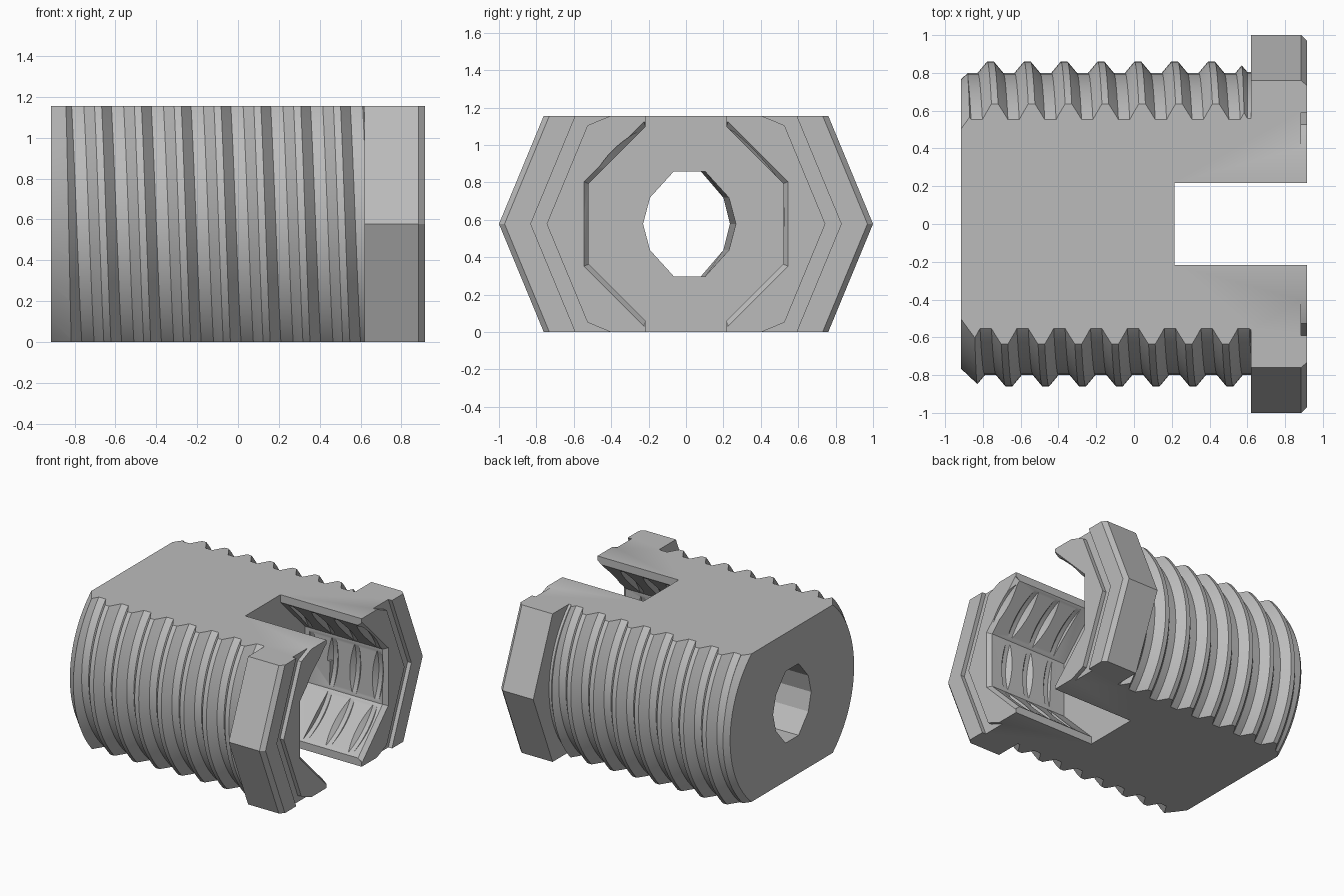
import bpy, bmesh
from math import pi, cos, sin, sqrt

cube = bpy.data.objects.get("Cube")
if cube:
    bpy.data.objects.remove(cube)

HALF = 0.578      # half height of the flattened plug, also the axis height
BACK, FRONT = -0.917, 0.917
SHOULDER, SLOT_END = 0.62, 0.215
PITCH = 0.195


def finish(name, bm):
    bmesh.ops.recalc_face_normals(bm, faces=bm.faces)
    mesh = bpy.data.meshes.new(name)
    bm.to_mesh(mesh)
    bm.free()
    ob = bpy.data.objects.new(name, mesh)
    bpy.context.collection.objects.link(ob)
    return ob


def loft(name, rings):
    """Skin a list of closed rings of points and cap both ends."""
    bm = bmesh.new()
    loops = [[bm.verts.new(p) for p in ring] for ring in rings]
    n = len(loops[0])
    for a, b in zip(loops, loops[1:]):
        for i in range(n):
            j = (i + 1) % n
            bm.faces.new((a[i], a[j], b[j], b[i]))
    bm.faces.new(loops[0])
    bm.faces.new(loops[-1])
    return finish(name, bm)


def turned(name, profile, sides, turn=0.0):
    """Polygonal solid along x from (x, radius) pairs."""
    angles = [2 * pi * i / sides + turn for i in range(sides)]
    return loft(name, [[(x, r * cos(a), r * sin(a)) for a in angles] for x, r in profile])


def box(name, low, high):
    (x0, y0, z0), (x1, y1, z1) = low, high
    return loft(name, [[(x, y0, z0), (x, y1, z0), (x, y1, z1), (x, y0, z1)] for x in (x0, x1)])


def thread(name, start, turns, root, crest, dip, steps=96):
    """Helical ridge with flat crest and root; ends close on the axis."""
    offsets = [(-0.0175, crest), (0.0175, crest), (0.0675, root), (0.1275, root)]
    line = [(start + k * PITCH + x, r) for k in range(turns) for x, r in offsets]
    bm = bmesh.new()
    columns = []
    for i in range(steps):
        a = 2 * pi * i / steps
        columns.append([bm.verts.new((x + PITCH * i / steps, r * cos(a), r * sin(a)))
                        for x, r in line])
    # The last column meets the first one a full turn further along.
    columns.append(columns[0][len(offsets):])
    for a, b in zip(columns, columns[1:]):
        for i in range(min(len(a), len(b)) - 1):
            bm.faces.new((a[i], a[i + 1], b[i + 1], b[i]))
    middle = start + turns * PITCH / 2
    ends = (bm.verts.new((start + dip, 0, 0)),
            bm.verts.new((start + turns * PITCH - dip, 0, 0)))
    for e in [e for e in bm.edges if e.is_boundary]:
        tip = ends[sum(v.co.x for v in e.verts) / 2 > middle]
        bm.faces.new((e.verts[0], e.verts[1], tip))
    return finish(name, bm)


def combine(target, other, operation):
    mod = target.modifiers.new("combine", 'BOOLEAN')
    mod.operation = operation
    mod.solver = 'EXACT'
    mod.object = other
    bpy.context.view_layer.objects.active = target
    bpy.ops.object.modifier_apply(modifier=mod.name)
    bpy.data.objects.remove(other)


# Threaded shank, tapered at both ends of the thread
plug = thread("threaded_plug", -0.76 - 2 * PITCH, 11, 0.80, 0.86, 0.0)
envelope = turned("shank_envelope", [(BACK, 0.765), (-0.80, 0.875), (0.54, 0.875),
                                     (0.60, 0.805), (0.75, 0.805)], 96)
combine(plug, envelope, 'INTERSECT')

# Eight-sided head with a chamfered rim
head = turned("head", [(SHOULDER, 1), (0.885, 1), (FRONT, 0.97)], 8)
combine(plug, head, 'UNION')

# Flat top and bottom
combine(plug, box("flats", (-2, -2, -HALF), (2, 2, HALF)), 'INTERSECT')

# Shallow eight-sided groove in the head face
groove = turned("face_groove", [(0.885, 0.83), (1.1, 0.83)], 8)
combine(groove, turned("groove_core", [(0.8, 0.745), (1.2, 0.745)], 8), 'DIFFERENCE')
combine(plug, groove, 'DIFFERENCE')

# Eight-sided socket with a flared mouth
flat = 1 / cos(pi / 8)
socket = turned("socket", [(SLOT_END, 0.52 * flat), (0.885, 0.52 * flat),
                           (FRONT, 0.545 * flat), (1.0, 0.545 * flat)], 8, pi / 8)
combine(plug, socket, 'DIFFERENCE')

# Inner thread, biting only the middle of each socket wall
combine(plug, thread("inner_thread", 0.26, 4, 0.495, 0.555, 0.1), 'DIFFERENCE')

# Narrow bore through to the back
quarter = [(0.235, 0), (0.2, 0.14), (0.08, 0.28)]
half = quarter + [(-y, z) for y, z in reversed(quarter)]
outline = half + [(y, -z) for y, z in reversed(half[1:-1])]
bore = loft("bore", [[(x, y * s + d, z) for y, z in outline]
                     for x, s, d in ((-1.1, 1, 0), (BACK, 1, 0), (0.3, 1.06, 0.02))])
combine(plug, bore, 'DIFFERENCE')

# Open slot splitting the head into two arms
combine(plug, box("slot", (SLOT_END, -0.217, -2), (2, 0.217, 2)), 'DIFFERENCE')

# Stand it on the ground
for v in plug.data.vertices:
    v.co.z += HALF

# Grey plastic
grey = bpy.data.materials.new("light_grey")
grey.use_nodes = True
colour = (0.5, 0.5, 0.5, 1)
grey.diffuse_color = colour
grey.node_tree.nodes["Principled BSDF"].inputs["Base Color"].default_value = colour
plug.data.materials.clear()
plug.data.materials.append(grey)

bpy.ops.object.select_all(action='DESELECT')
plug.select_set(True)
bpy.context.view_layer.objects.active = plug
bpy.ops.object.shade_smooth_by_angle(angle=pi / 7)
